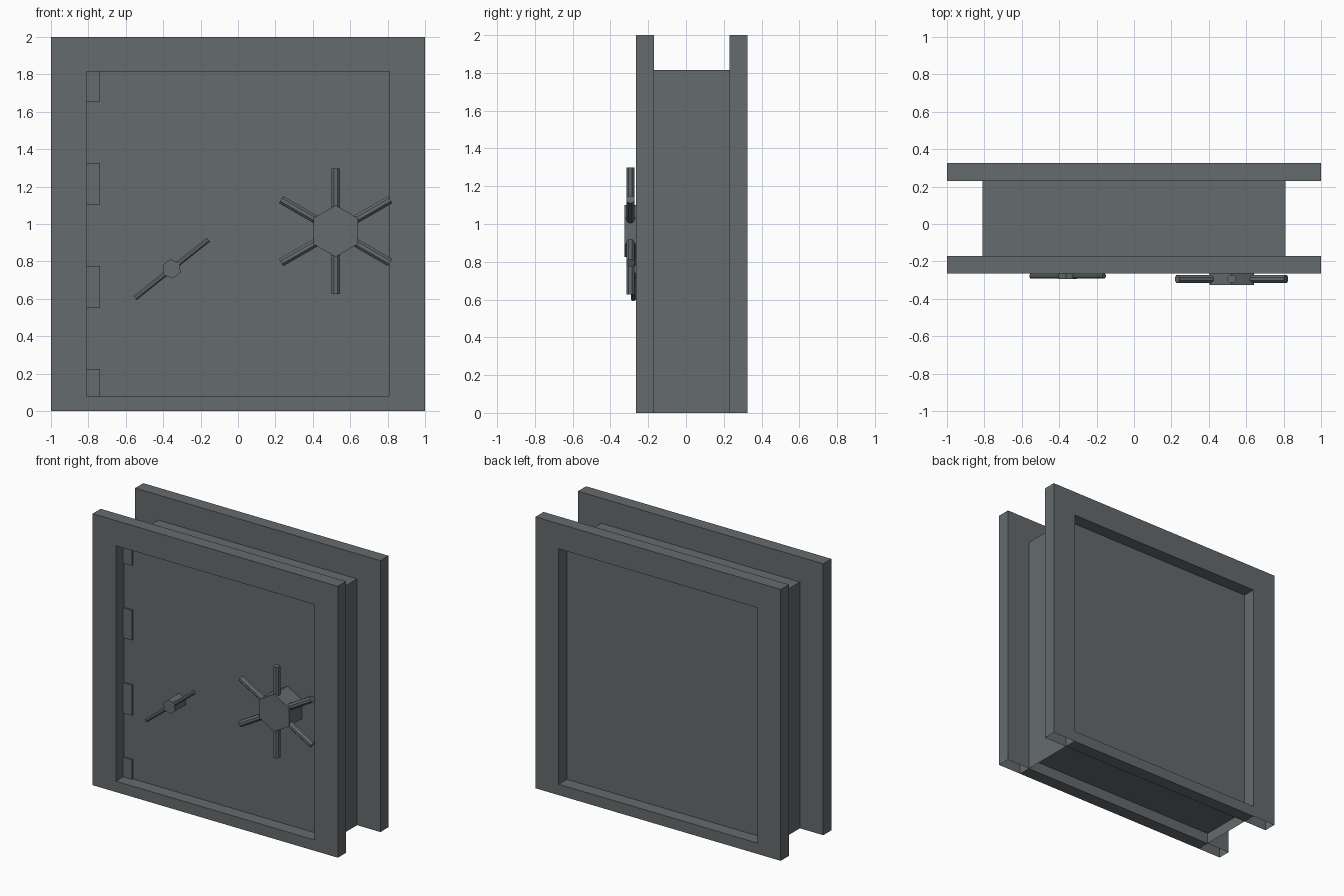
import bpy, bmesh, math
from mathutils import Matrix, Vector

if "Cube" in bpy.data.objects:
    bpy.data.objects.remove(bpy.data.objects["Cube"])

mat = bpy.data.materials.new("dark_steel")
mat.diffuse_color = (0.13, 0.145, 0.153, 1)
mat.use_nodes = True
mat.node_tree.nodes["Principled BSDF"].inputs["Base Color"].default_value = mat.diffuse_color

FRONT, DOOR, BACK, REAR = -0.265, -0.17, 0.23, 0.325
W, Z0, Z1 = 0.81, 0.08, 1.815


def finish(bm, name, fix_normals=True):
    bmesh.ops.remove_doubles(bm, verts=bm.verts, dist=1e-5)
    if fix_normals:
        bmesh.ops.recalc_face_normals(bm, faces=bm.faces)
    me = bpy.data.meshes.new(name)
    bm.to_mesh(me)
    bm.free()
    me.materials.append(mat)
    ob = bpy.data.objects.new(name, me)
    bpy.context.collection.objects.link(ob)
    return ob


def quad(bm, *pts):
    return bm.faces.new([bm.verts.new(p) for p in pts])


def add_box(bm, x0, x1, y0, y1, z0, z1):
    m = Matrix.Translation(((x0 + x1) / 2, (y0 + y1) / 2, (z0 + z1) / 2))
    m = m @ Matrix.Diagonal((x1 - x0, y1 - y0, z1 - z0, 1))
    bmesh.ops.create_cube(bm, size=1, matrix=m)


def add_rod(bm, a, b, r, sides, turn=0.0):
    a, b = Vector(a), Vector(b)
    rot = (b - a).to_track_quat('Z', 'Y').to_matrix().to_4x4()
    bmesh.ops.create_cone(bm, cap_ends=True, segments=sides, radius1=r, radius2=r,
                          depth=(b - a).length,
                          matrix=Matrix.Translation((a + b) / 2) @ rot @ Matrix.Rotation(turn, 4, 'Z'))


# Flanges: picture-frame rings whose side posts are open underneath
def flange(name, y0, y1):
    xs, zs = [-1, -W, W, 1], [0, Z0, Z1, 2]
    filled = lambda i, j: 0 <= i < 3 and 0 <= j < 3 and (i, j) != (1, 1)
    bm = bmesh.new()
    for i in range(3):
        for j in range(3):
            if not filled(i, j):
                continue
            l, r, b, t = xs[i], xs[i + 1], zs[j], zs[j + 1]
            for y in (y0, y1):
                quad(bm, (l, y, b), (r, y, b), (r, y, t), (l, y, t))
            for di, x in ((-1, l), (1, r)):
                if not filled(i + di, j):
                    quad(bm, (x, y0, b), (x, y1, b), (x, y1, t), (x, y0, t))
            for dj, z in ((-1, b), (1, t)):
                open_foot = j == 0 and dj == -1 and i != 1
                if not filled(i, j + dj) and not open_foot:
                    quad(bm, (l, y0, z), (r, y0, z), (r, y1, z), (l, y1, z))
    # walls closing the bottom bar against the open posts
    for x in (-W, W):
        quad(bm, (x, y0, 0), (x, y1, 0), (x, y1, Z0), (x, y0, Z0))
    return finish(bm, name)


flange("front_flange", FRONT, DOOR)
flange("rear_flange", BACK, REAR)

# Body between the flanges, with side skirts reaching the ground
bm = bmesh.new()
add_box(bm, -W, W, DOOR, BACK, Z0, Z1)
finish(bm, "door_body")
for side, name in ((-1, "left_skirt"), (1, "right_skirt")):
    bm = bmesh.new()
    x = side * W
    pts = [(x, DOOR, 0), (x, BACK, 0), (x, BACK, Z0), (x, DOOR, Z0)]
    quad(bm, *(pts if side > 0 else pts[::-1]))
    finish(bm, name, False)

# Hinges down the left edge of the door
for n, (b, t) in enumerate(((0.08, 0.225), (0.55, 0.775), (1.105, 1.325), (1.655, 1.815))):
    bm = bmesh.new()
    add_box(bm, -W, -0.738, DOOR - 0.012, DOOR, b, t)
    finish(bm, "hinge_%d" % (n + 1))


def on_circle(c, r, ang, y):
    return (c[0] + r * math.cos(ang), y, c[1] + r * math.sin(ang))


# Hexagonal hubs with a corner pointing along the given angle
def hub(name, c, r, y_front, ang):
    bm = bmesh.new()
    ring = [[bm.verts.new(on_circle(c, r, ang + k * math.pi / 3, y)) for k in range(6)]
            for y in (y_front, DOOR)]
    for loop in ring:
        bm.faces.new(loop)
    for k in range(6):
        n = (k + 1) % 6
        bm.faces.new((ring[0][k], ring[0][n], ring[1][n], ring[1][k]))
    finish(bm, name)


# Six-spoked wheel
c = (0.522, 0.962)
hub("wheel_hub", c, 0.138, -0.325, math.pi / 2)
for k in range(6):
    a = math.pi / 6 + k * math.pi / 3
    bm = bmesh.new()
    add_rod(bm, on_circle(c, 0.1, a, -0.294), on_circle(c, 0.336, a, -0.294), 0.024, 8, math.pi / 8)
    finish(bm, "wheel_spoke_%d" % (k + 1))

# Small turning handle
c, a = (-0.355, 0.76), math.radians(38.5)
hub("handle_hub", c, 0.052, -0.293, a)
bm = bmesh.new()
add_rod(bm, on_circle(c, 0.25, a + math.pi, -0.278), on_circle(c, 0.25, a, -0.278), 0.015, 8, math.pi / 8)
finish(bm, "handle_bar")
